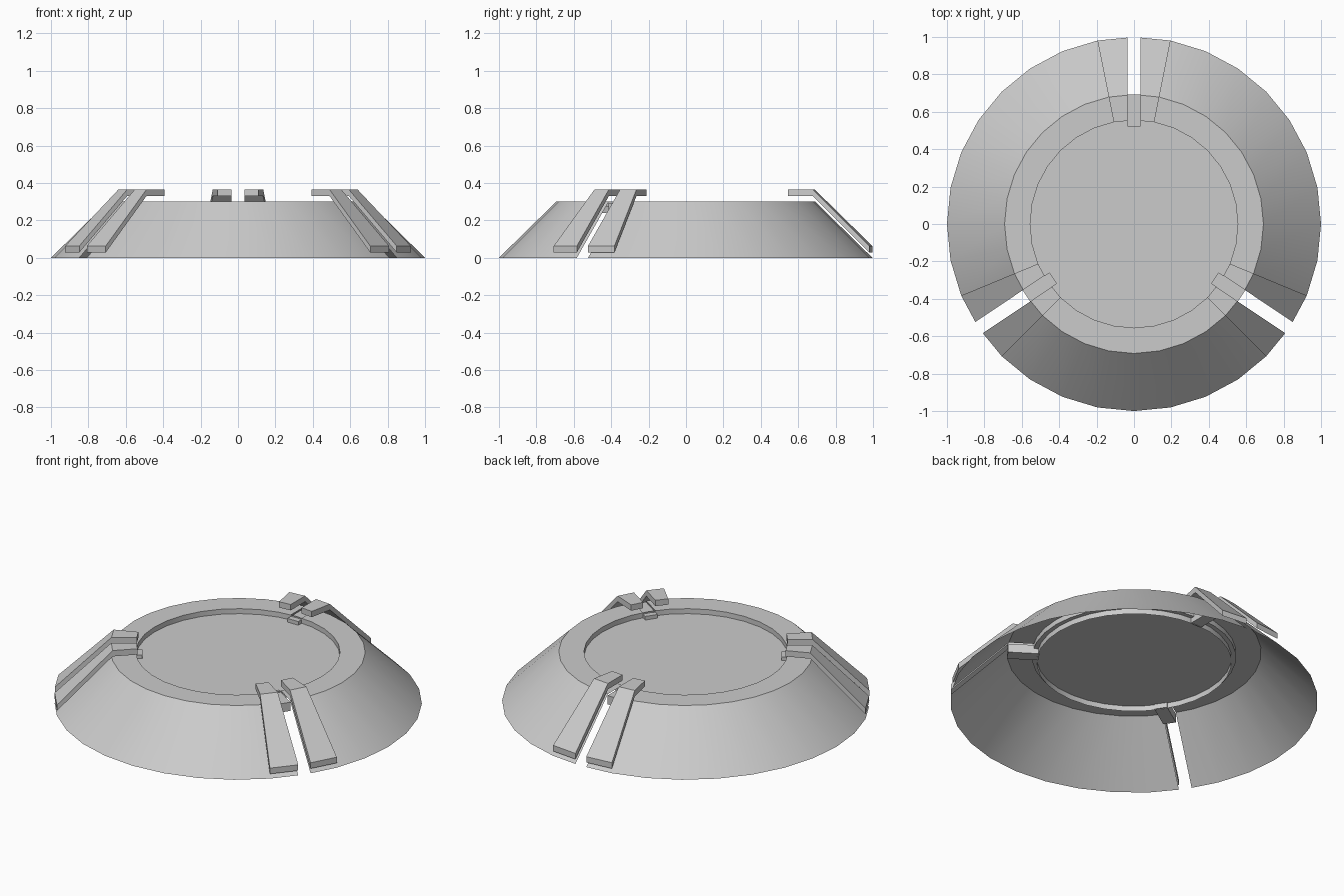
import bpy, bmesh, math
from mathutils import Vector, Matrix

if "Cube" in bpy.data.objects:
    bpy.data.objects.remove(bpy.data.objects["Cube"])

SEG = 32
STEP = 2 * math.pi / SEG
SLOTS = (8, 19, 29)          # slots lie on these segment corners (90, 213.75, 326.25 degrees)
HALF = 0.036                 # half width of a slot
PROFILE = [(0.555, 0.302), (0.692, 0.302), (1.0, 0.0)]


def corner(r, z, k):
    return Vector((r * math.cos(k * STEP), r * math.sin(k * STEP), z))


def slot_edge(r, z, k, side):
    # point on the faceted rim, half a slot width to one side of corner k
    p = Vector((r - HALF * math.tan(STEP / 2), side * HALF, z))
    return Matrix.Rotation(k * STEP, 3, 'Z') @ p


def edge_points(k, side, dz=0.0):
    if k % SEG in SLOTS:
        return [slot_edge(r, z + dz, k, side) for r, z in PROFILE]
    return [corner(r, z + dz, k) for r, z in PROFILE]


def finish(bm, name, smooth=True):
    bmesh.ops.remove_doubles(bm, verts=bm.verts, dist=1e-4)
    bmesh.ops.recalc_face_normals(bm, faces=bm.faces)
    mesh = bpy.data.meshes.new(name)
    bm.to_mesh(mesh)
    bm.free()
    ob = bpy.data.objects.new(name, mesh)
    bpy.context.collection.objects.link(ob)
    if smooth:
        bpy.ops.object.select_all(action='DESELECT')
        ob.select_set(True)
        bpy.context.view_layer.objects.active = ob
        bpy.ops.object.shade_smooth_by_angle(angle=math.radians(30))
    return ob


def quad(bm, *pts):
    return bm.faces.new([bm.verts.new(p) for p in pts])


# Sloped shell with flat top ring, split by three slots
bm = bmesh.new()
for k in range(SEG):
    a, b = edge_points(k, 1), edge_points(k + 1, -1)
    for j in range(2):
        quad(bm, a[j], a[j + 1], b[j + 1], b[j])
shell = finish(bm, "sloped_shell")
if sum(p.normal.z for p in shell.data.polygons) < 0:
    shell.data.flip_normals()

# Guide rails: raised copies of the shell segment on each side of a slot
for n, s in enumerate(SLOTS):
    for tag, k in (("left", s), ("right", s - 1)):
        bm = bmesh.new()
        low, high = 0.028, 0.063
        al, bl = edge_points(k, 1, low), edge_points(k + 1, -1, low)
        ah, bh = edge_points(k, 1, high), edge_points(k + 1, -1, high)
        for j in range(2):
            quad(bm, al[j], al[j + 1], bl[j + 1], bl[j])
            quad(bm, ah[j], ah[j + 1], bh[j + 1], bh[j])
            quad(bm, al[j], al[j + 1], ah[j + 1], ah[j])
            quad(bm, bl[j], bl[j + 1], bh[j + 1], bh[j])
        for j in (0, 2):
            quad(bm, al[j], bl[j], bh[j], ah[j])
        finish(bm, f"guide_rail_{n + 1}_{tag}", smooth=False)

# Collar around the centre opening: wall, ledge and inner skirt
bm = bmesh.new()
collar = [(0.555, 0.302), (0.555, 0.272), (0.53, 0.272), (0.53, 0.24)]
for k in range(SEG):
    for (r0, z0), (r1, z1) in zip(collar, collar[1:]):
        quad(bm, corner(r0, z0, k), corner(r1, z1, k),
             corner(r1, z1, k + 1), corner(r0, z0, k + 1))
finish(bm, "centre_collar")

# Sunken centre disc
bm = bmesh.new()
bm.faces.new([bm.verts.new(corner(0.53, 0.272, k)) for k in range(SEG)])
finish(bm, "centre_disc", smooth=False)

# Small locking tabs filling the inner end of each slot
for n, s in enumerate(SLOTS):
    bm = bmesh.new()
    bmesh.ops.create_cube(bm, size=1.0)
    bmesh.ops.scale(bm, vec=(0.172, 2 * HALF, 0.052), verts=bm.verts)
    bmesh.ops.translate(bm, vec=(0.606, 0, 0.268), verts=bm.verts)
    bmesh.ops.rotate(bm, cent=(0, 0, 0), matrix=Matrix.Rotation(s * STEP, 3, 'Z'), verts=bm.verts)
    finish(bm, f"locking_tab_{n + 1}", smooth=False)
